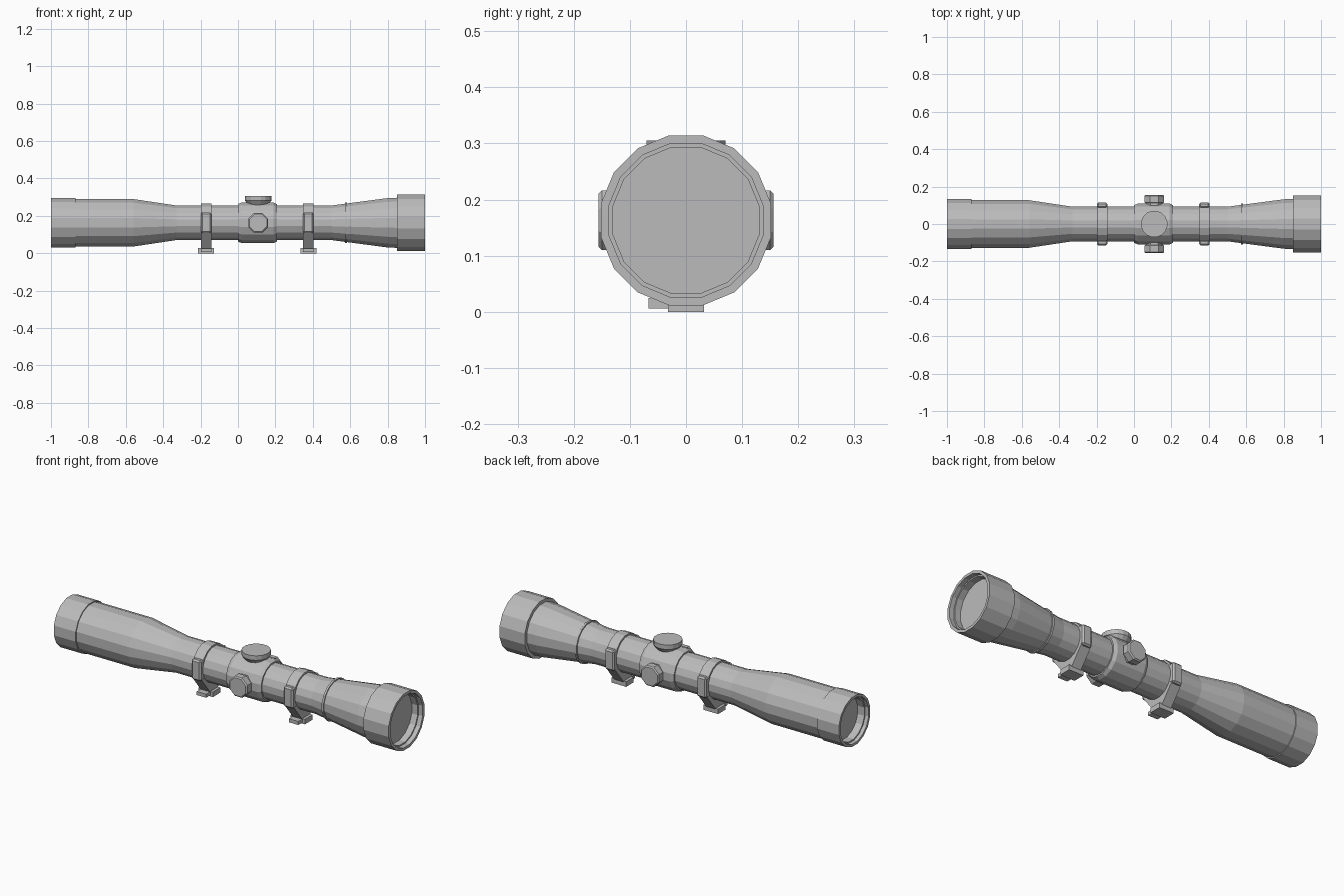
import bpy, bmesh, math
from mathutils import Matrix, Vector

if "Cube" in bpy.data.objects:
    bpy.data.objects.remove(bpy.data.objects["Cube"])

AXIS_Z = 0.163
TURRET_X = 0.108

metal = bpy.data.materials.new("grey metal")
metal.use_nodes = True
GREY = (0.5, 0.5, 0.5, 1)
metal.diffuse_color = GREY
metal.node_tree.nodes["Principled BSDF"].inputs["Base Color"].default_value = GREY


def finish(name, bm):
    bmesh.ops.recalc_face_normals(bm, faces=bm.faces)
    mesh = bpy.data.meshes.new(name)
    bm.to_mesh(mesh)
    bm.free()
    mesh.materials.append(metal)
    obj = bpy.data.objects.new(name, mesh)
    bpy.context.collection.objects.link(obj)
    return obj


def lathe(name, profile, sides, direction, origin, closed=False):
    """Turn (distance, flat radius) pairs about an axis, with flats facing up."""
    bm = bmesh.new()
    turn = Vector((0, 0, 1)).rotation_difference(Vector(direction)).to_matrix()
    rings = []
    for d, r in profile:
        r /= math.cos(math.pi / sides)
        ring = []
        for i in range(sides):
            a = 2 * math.pi * (i + 0.5) / sides
            p = Vector((r * math.cos(a), r * math.sin(a), d))
            ring.append(bm.verts.new(turn @ p + Vector(origin)))
        rings.append(ring)
    pairs = list(zip(rings, rings[1:]))
    if closed:
        pairs.append((rings[-1], rings[0]))
    for a, b in pairs:
        for i in range(sides):
            j = (i + 1) % sides
            bm.faces.new((a[i], a[j], b[j], b[i]))
    if not closed:
        bm.faces.new(rings[0])
        bm.faces.new(rings[-1])
    return finish(name, bm)


def box(name, low, high, bevel=0):
    bm = bmesh.new()
    low, high = Vector(low), Vector(high)
    size = Matrix.Diagonal((*(high - low), 1))
    bmesh.ops.create_cube(bm, size=1, matrix=Matrix.Translation((low + high) / 2) @ size)
    if bevel:
        bmesh.ops.bevel(bm, geom=bm.edges[:], offset=bevel, segments=1, affect='EDGES')
    return finish(name, bm)


def extrude_x(name, outline, x0, x1):
    bm = bmesh.new()
    face = bm.faces.new([bm.verts.new((x0, y, z)) for y, z in outline])
    moved = bmesh.ops.extrude_face_region(bm, geom=[face])["geom"]
    bmesh.ops.translate(bm, vec=(x1 - x0, 0, 0),
                        verts=[v for v in moved if isinstance(v, bmesh.types.BMVert)])
    return finish(name, bm)


# Main tube with recessed lenses at both ends
centre = (0, 0, AXIS_Z)
lathe("scope_body", [
    (-0.94, 0.112), (-0.98, 0.112), (-0.98, 0.119), (-1, 0.119), (-1, 0.1325),
    (-0.87, 0.1325), (-0.87, 0.127), (-0.56, 0.127), (-0.33, 0.0925),
    (0.5, 0.0925), (0.58, 0.103), (0.8, 0.132), (0.85, 0.134),
    (0.85, 0.1515), (1, 0.1515), (1, 0.137), (0.975, 0.137),
    (0.975, 0.13), (0.94, 0.13)], 16, (1, 0, 0), centre)

# Thin collar on the front bell
lathe("bell_collar", [(0.573, 0.098), (0.573, 0.109), (0.584, 0.109), (0.584, 0.098)],
      16, (1, 0, 0), centre, closed=True)

# Turret saddle with chamfered ends
lathe("turret_saddle", [(0, 0.09), (0, 0.1), (0.02, 0.109), (0.19, 0.109),
                        (0.208, 0.1), (0.208, 0.09)], 16, (1, 0, 0), centre, closed=True)

# Adjustment turrets
lathe("top_turret", [(0.08, 0.05), (0.096, 0.054), (0.118, 0.07), (0.142, 0.07)],
      16, (0, 0, 1), (TURRET_X, 0, AXIS_Z))
for name, side in (("right_turret", -1), ("left_turret", 1)):
    lathe(name, [(0.08, 0.046), (0.112, 0.046), (0.116, 0.053), (0.15, 0.053),
                 (0.156, 0.047)], 8, (0, side, 0), (TURRET_X, 0, AXIS_Z))

# Mounting rings, each with side clamps, a tapered stem and a foot
for label, x in (("rear", -0.17), ("front", 0.376)):
    w = 0.028
    lathe(label + "_ring", [(-w, 0.09), (-w, 0.102), (w, 0.102), (w, 0.09)],
          16, (1, 0, 0), (x, 0, AXIS_Z), closed=True)
    for side, s in (("right", -1), ("left", 1)):
        y0, y1 = sorted((s * 0.085, s * 0.115))
        box(f"{label}_{side}_clamp", (x - w, y0, 0.108), (x + w, y1, 0.218), 0.008)
    extrude_x(label + "_stem", [(-0.105, 0.115), (0.105, 0.115), (0.032, 0.022),
                                (-0.032, 0.022)], x - w, x + w)
    box(label + "_foot", (x - 0.043, -0.032, 0), (x + 0.043, 0.032, 0.027))
    box(label + "_foot_nut", (x - 0.028, -0.067, 0.006), (x + 0.028, -0.03, 0.025))
